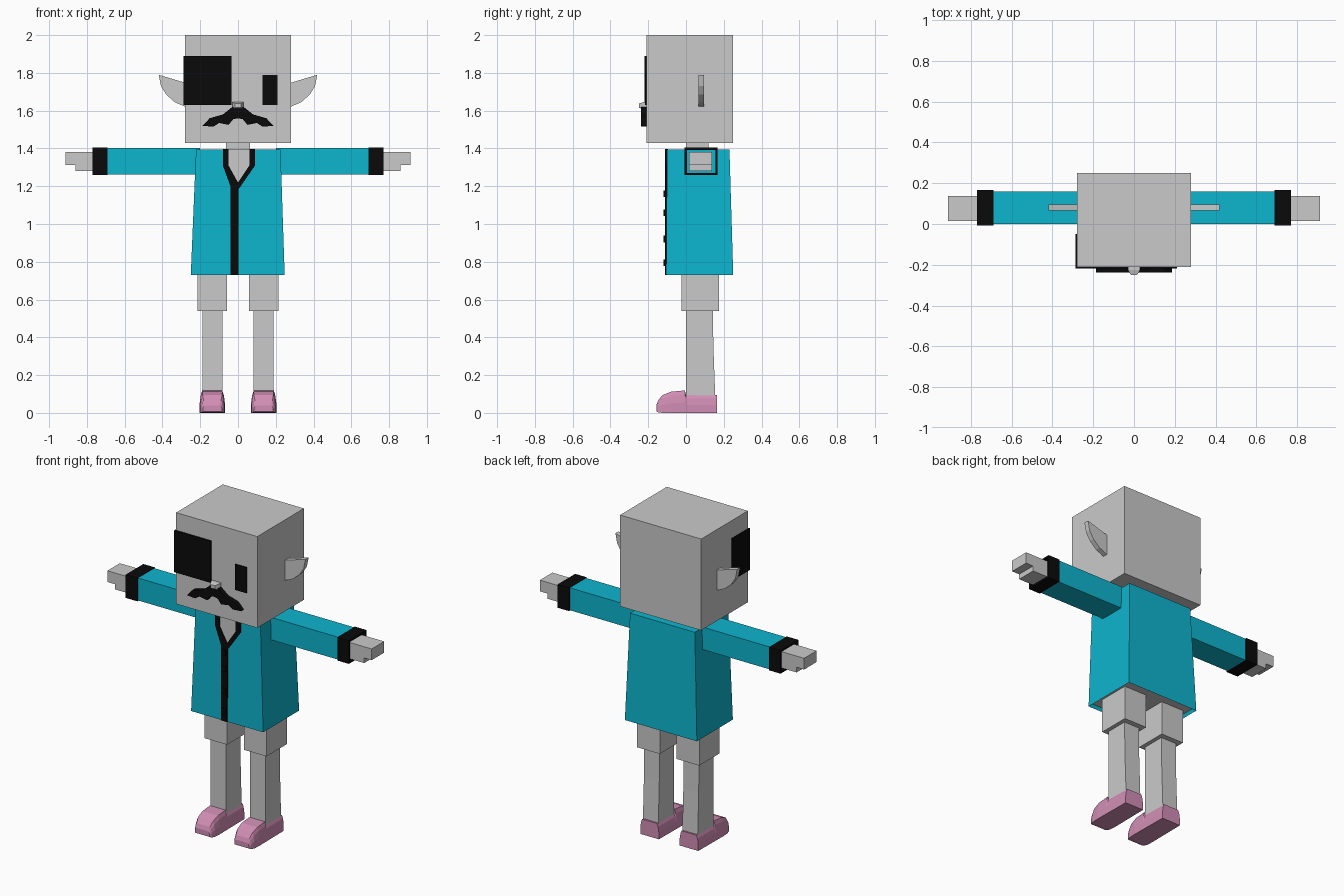
import bpy, bmesh
from mathutils import Vector

if "Cube" in bpy.data.objects:
    bpy.data.objects.remove(bpy.data.objects["Cube"], do_unlink=True)


def material(name, rgb):
    m = bpy.data.materials.new(name)
    m.use_nodes = True
    m.diffuse_color = (*rgb, 1)
    bsdf = next(n for n in m.node_tree.nodes if n.type == 'BSDF_PRINCIPLED')
    bsdf.inputs["Base Color"].default_value = (*rgb, 1)
    bsdf.inputs["Roughness"].default_value = 0.8
    return m


SKIN = material("light grey", (0.59, 0.59, 0.59))
COAT = material("turquoise", (0.004, 0.46, 0.62))
BLACK = material("black", (0.003, 0.003, 0.003))
PINK = material("pink", (0.64, 0.27, 0.46))


def finish(name, bm, *mats):
    bmesh.ops.recalc_face_normals(bm, faces=bm.faces)
    mesh = bpy.data.meshes.new(name)
    bm.to_mesh(mesh)
    bm.free()
    for m in mats:
        mesh.materials.append(m)
    obj = bpy.data.objects.new(name, mesh)
    bpy.context.scene.collection.objects.link(obj)
    return obj


def loft(name, rings, *mats):
    """Skin a row of equal-length point rings and cap both ends."""
    bm = bmesh.new()
    rows = [[bm.verts.new(p) for p in ring] for ring in rings]
    for a, b in zip(rows, rows[1:]):
        for i in range(len(a)):
            j = (i + 1) % len(a)
            bm.faces.new((a[i], a[j], b[j], b[i]))
    bm.faces.new(rows[0])
    bm.faces.new(rows[-1])
    return finish(name, bm, *mats)


def rect(x, y, z):
    return [(x[0], y[0], z), (x[1], y[0], z), (x[1], y[1], z), (x[0], y[1], z)]


def box(name, x, y, z, mat):
    return loft(name, [rect(x, y, z[0]), rect(x, y, z[1])], mat)


def plate(name, outline, y, mat):
    """Extrude an outline in x and z between two depths."""
    return loft(name, [[(px, d, pz) for px, pz in outline] for d in y], mat)


def span(s, a, b):
    return tuple(sorted((s * a, s * b)))


# Head and face
box("head", (-0.28, 0.28), (-0.21, 0.25), (1.43, 2.0), SKIN)
box("neck", (-0.063, 0.063), (0.0, 0.12), (1.35, 1.44), SKIN)
box("eye_patch_front", (-0.288, -0.035), (-0.219, -0.205), (1.63, 1.89), BLACK)
box("eye_patch_side", (-0.288, -0.275), (-0.219, -0.05), (1.63, 1.89), BLACK)
box("eye", (0.13, 0.21), (-0.217, -0.205), (1.63, 1.79), BLACK)


def nose_ring(w, y, low, high):
    return [(-w, y, low), (w, y, low), (w, y, high), (-w, y, high)]


loft("nose", [nose_ring(0.03, -0.205, 1.608, 1.645),
              nose_ring(0.03, -0.225, 1.608, 1.645),
              nose_ring(0.015, -0.25, 1.616, 1.638)], SKIN)

half = [(0.03, 1.62), (0.08, 1.58), (0.15, 1.56), (0.187, 1.52), (0.13, 1.515),
        (0.10, 1.535), (0.05, 1.525), (0.025, 1.555)]
plate("moustache", [(0, 1.61)] + half + [(0, 1.56)]
      + [(-x, z) for x, z in reversed(half)], (-0.237, -0.205), BLACK)

ear = [(0.27, 1.745), (0.42, 1.79), (0.408, 1.73), (0.38, 1.685),
       (0.335, 1.645), (0.27, 1.617)]

# Coat, with a recessed grey underside
coat = loft("coat", [rect((-0.25, 0.247), (-0.105, 0.25), 0.73),
                     rect((-0.222, 0.225), (-0.10, 0.23), 1.395)], COAT, SKIN)
bm = bmesh.new()
bm.from_mesh(coat.data)
under = min(bm.faces, key=lambda f: f.calc_center_median().z)
bmesh.ops.inset_region(bm, faces=[under], thickness=0.012)
bmesh.ops.translate(bm, verts=under.verts, vec=Vector((0, 0, 0.02)))
under.material_index = 1
bm.to_mesh(coat.data)
bm.free()

# Open collar, front strip and buttons
plate("chest", [(-0.06, 1.397), (0.07, 1.397), (0.07, 1.31), (0, 1.2), (-0.06, 1.31)],
      (-0.105, -0.098), SKIN)
plate("collar_right", [(-0.08, 1.397), (-0.05, 1.397), (-0.05, 1.31), (0, 1.22),
                       (0, 1.19), (-0.04, 1.2), (-0.08, 1.31)], (-0.111, -0.095), BLACK)
plate("collar_left", [(0.09, 1.397), (0.06, 1.397), (0.06, 1.31), (0, 1.22),
                      (0, 1.18), (0.09, 1.31)], (-0.111, -0.095), BLACK)
box("front_strip", (-0.041, 0.002), (-0.111, -0.095), (0.73, 1.21), BLACK)
for i, z in enumerate((0.795, 0.92, 1.06, 1.16)):
    box(f"button_{i + 1}", (-0.035, -0.004), (-0.118, -0.105), (z - 0.018, z + 0.018), BLACK)


# Open square cuff
def cuff_ring(x, grow):
    lo, hi, bottom, top = 0.004 - grow, 0.156 + grow, 1.27 - grow, 1.393 + grow
    return [(x, lo, bottom), (x, hi, bottom), (x, hi, top), (x, lo, top)]


# Shoe sections run from heel to toe: depth, half width, underside, top
SHOE = [(0.165, 0.064, 0, 0.095), (0.0, 0.066, 0, 0.095), (-0.006, 0.066, 0, 0.119),
        (-0.08, 0.067, 0, 0.112), (-0.125, 0.064, 0, 0.094), (-0.148, 0.057, 0.003, 0.065),
        (-0.157, 0.05, 0.008, 0.04)]


def shoe_ring(cx, y, w, low, high):
    side = [(w, low), (w, low + 0.45 * (high - low)),
            (0.92 * w, low + 0.8 * (high - low)), (0.8 * w, high)]
    return [(cx + x, y, z) for x, z in side] + [(cx - x, y, z) for x, z in reversed(side)]


# Paired parts
for s, label in ((1, "left"), (-1, "right")):
    plate(f"{label}_ear", [(s * x, z) for x, z in ear], (0.065, 0.096), SKIN)

    box(f"{label}_sleeve", span(s, 0.2, 0.70), (0.0, 0.16), (1.262, 1.402), COAT)
    loft(f"{label}_cuff", [cuff_ring(s * 0.69, 0), cuff_ring(s * 0.69, 0.011),
                           cuff_ring(s * 0.77, 0.011), cuff_ring(s * 0.77, 0),
                           cuff_ring(s * 0.702, 0)], BLACK)
    box(f"{label}_hand", span(s, 0.69, 0.912), (0.015, 0.138), (1.312, 1.382), SKIN)
    box(f"{label}_palm", span(s, 0.69, 0.86), (0.015, 0.138), (1.28, 1.312), SKIN)
    end = span(s, 0.7025, 0.704)
    box(f"{label}_sleeve_end", end, (0.005, 0.155), (1.271, 1.392), COAT)

    cx = s * 0.136
    thigh = (cx - 0.078, cx + 0.078)
    shin = (cx - 0.053, cx + 0.053)
    box(f"{label}_thigh", thigh, (-0.025, 0.175), (0.54, 0.76), SKIN)
    loft(f"{label}_shin", [rect(shin, (0.0, 0.155), 0.08), rect(shin, (0.0, 0.145), 0.35),
                           rect(shin, (0.0, 0.142), 0.56)], SKIN)
    loft(f"{label}_shoe", [shoe_ring(cx, *row) for row in SHOE], PINK)
